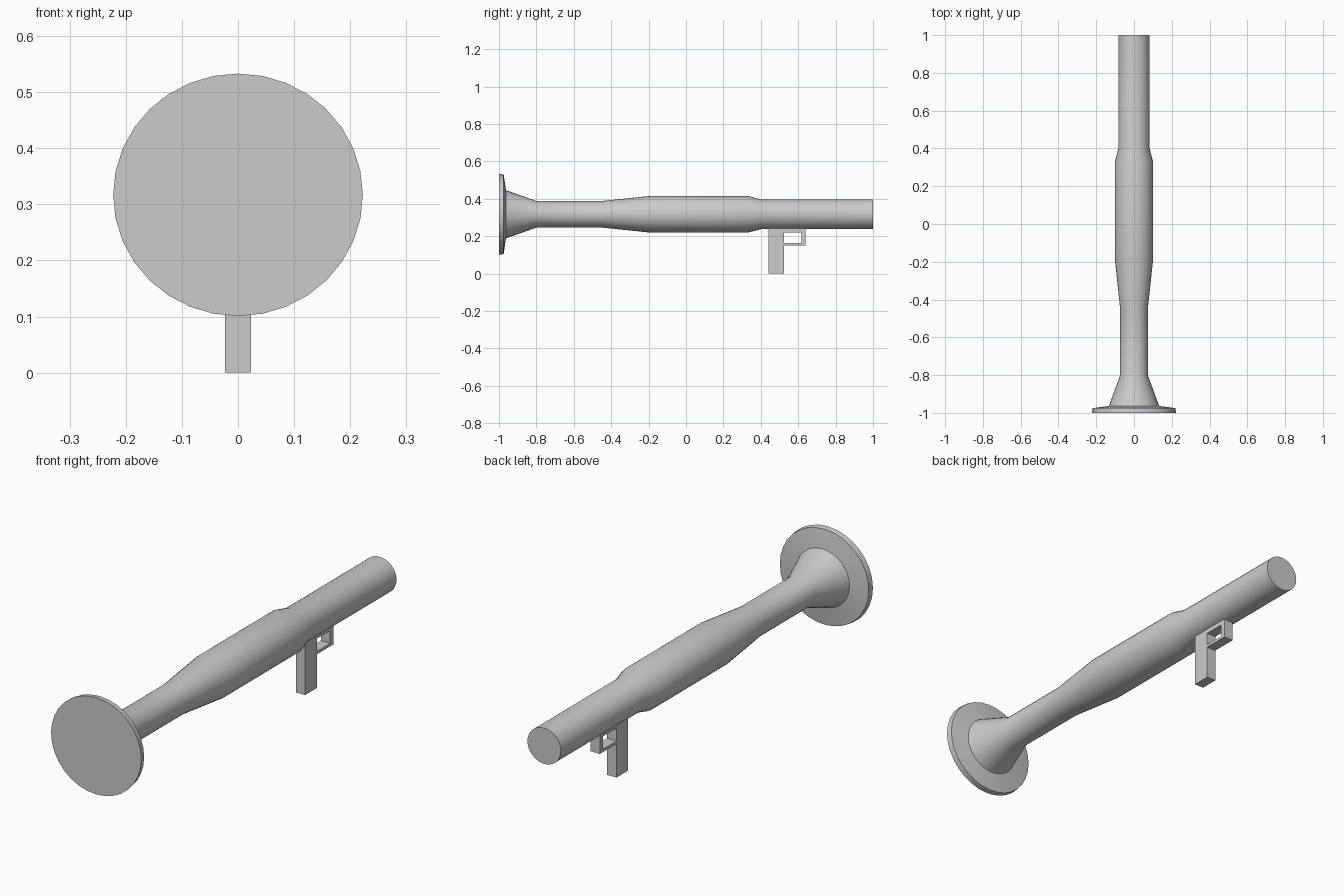
import bpy, bmesh, math

cube = bpy.data.objects.get("Cube")
if cube:
    bpy.data.objects.remove(cube, do_unlink=True)

AXIS_Z = 0.317
SEGMENTS = 32

grey = bpy.data.materials.new("light grey")
grey.use_nodes = True
grey.diffuse_color = (0.6, 0.6, 0.6, 1)
grey.node_tree.nodes["Principled BSDF"].inputs["Base Color"].default_value = (0.6, 0.6, 0.6, 1)


def finish(bm, name):
    """Turn a bmesh into a named, coloured object."""
    bmesh.ops.recalc_face_normals(bm, faces=bm.faces[:])
    mesh = bpy.data.meshes.new(name)
    bm.to_mesh(mesh)
    bm.free()
    mesh.materials.append(grey)
    obj = bpy.data.objects.new(name, mesh)
    bpy.context.collection.objects.link(obj)
    return obj


# Launch tube: (y, radius) profile turned around a lengthwise axis
profile = [(-1.0, 0.216), (-0.975, 0.213), (-0.963, 0.129), (-0.80, 0.071),
           (-0.45, 0.071), (-0.19, 0.098), (0.33, 0.098), (0.40, 0.080), (1.0, 0.080)]
bm = bmesh.new()
rings = []
for y, r in profile:
    ring = []
    for i in range(SEGMENTS):
        a = 2 * math.pi * i / SEGMENTS
        ring.append(bm.verts.new((1.03 * r * math.sin(a), y, AXIS_Z + r * math.cos(a))))
    rings.append(ring)
for a, b in zip(rings, rings[1:]):
    for i in range(SEGMENTS):
        j = (i + 1) % SEGMENTS
        bm.faces.new((a[i], a[j], b[j], b[i]))
bm.faces.new(rings[0])
bm.faces.new(rings[-1])
tube = finish(bm, "launch_tube")
bpy.ops.object.select_all(action='DESELECT')
tube.select_set(True)
bpy.context.view_layer.objects.active = tube
bpy.ops.object.shade_smooth_by_angle(angle=math.radians(60))

# Pistol grip with trigger guard: side outline filled cell by cell, then extruded
HALF_WIDTH = 0.023
ys = [0.44, 0.523, 0.617, 0.64]
zs = [0.0, 0.15, 0.163, 0.22, 0.245]
filled = [(0, 0), (0, 1), (0, 2), (0, 3),    # grip
          (1, 1), (1, 3),                    # guard bottom and top bars
          (2, 1), (2, 2), (2, 3)]            # guard end bar
bm = bmesh.new()
grid = {(i, k): bm.verts.new((-HALF_WIDTH, y, z))
        for i, y in enumerate(ys) for k, z in enumerate(zs)}
for i, k in filled:
    bm.faces.new([grid[c] for c in ((i, k), (i + 1, k), (i + 1, k + 1), (i, k + 1))])
bmesh.ops.delete(bm, geom=[v for v in bm.verts if not v.link_faces], context='VERTS')
side = bmesh.ops.extrude_face_region(bm, geom=bm.faces[:], use_keep_orig=True)
bmesh.ops.translate(bm, vec=(2 * HALF_WIDTH, 0, 0),
                    verts=[g for g in side["geom"] if isinstance(g, bmesh.types.BMVert)])
finish(bm, "grip_and_trigger_guard")
